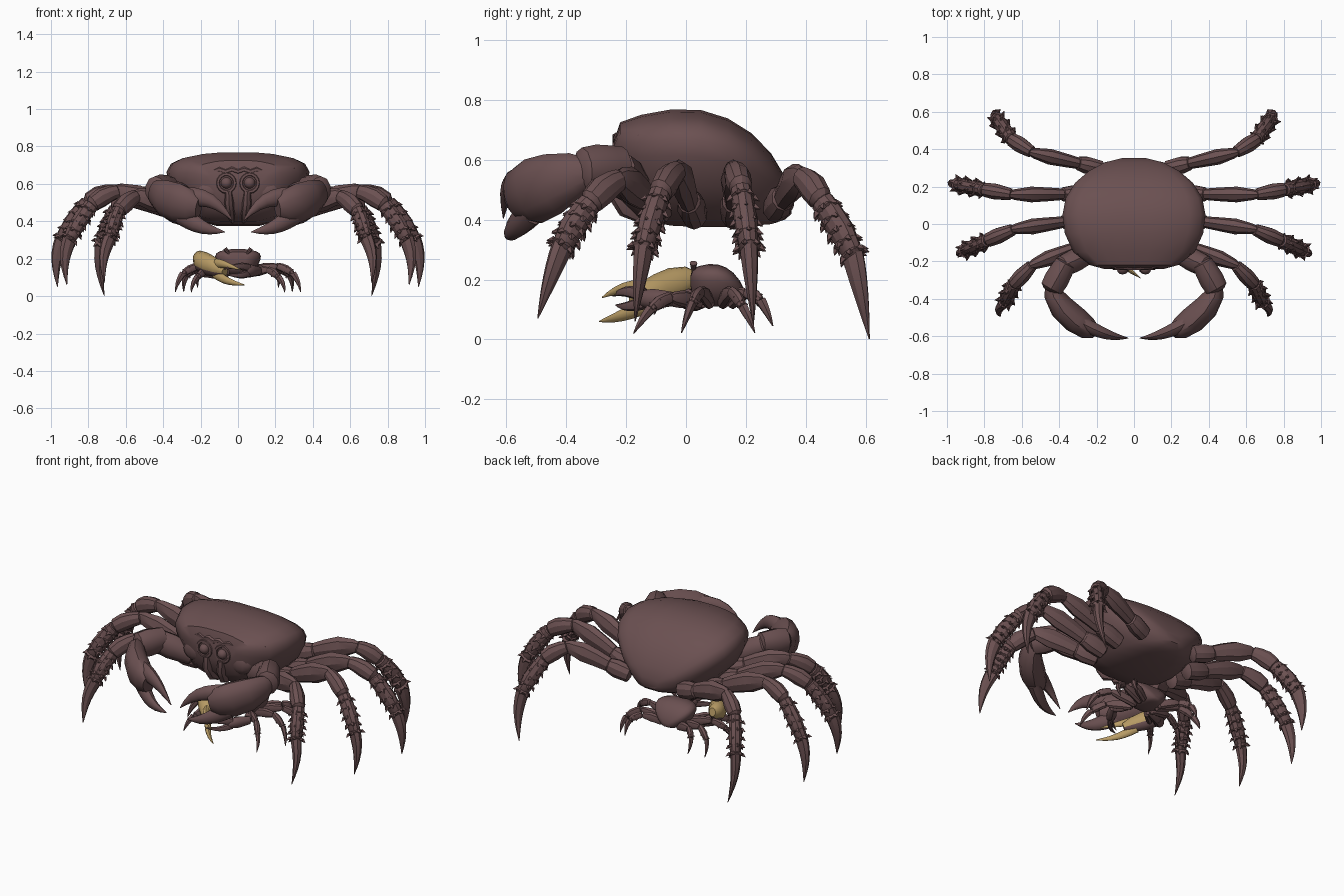
import bpy, bmesh, math
from mathutils import Vector

cube = bpy.data.objects.get("Cube")
if cube:
    bpy.data.objects.remove(cube)


def material(name, rgb):
    m = bpy.data.materials.new(name)
    m.use_nodes = True
    m.diffuse_color = (*rgb, 1)
    bsdf = next(n for n in m.node_tree.nodes if n.type == 'BSDF_PRINCIPLED')
    bsdf.inputs["Base Color"].default_value = (*rgb, 1)
    return m


SHELL = material("brown shell", (0.147, 0.081, 0.083))
TAN = material("tan claw", (0.48, 0.33, 0.13))


def finish(name, bm, mats=(SHELL,), angle=38):
    bmesh.ops.recalc_face_normals(bm, faces=bm.faces)
    bm.normal_update()
    # a second material goes on the downward faces
    if len(mats) > 1:
        for f in bm.faces:
            f.material_index = int(f.normal.z < -0.45)
    mesh = bpy.data.meshes.new(name)
    bm.to_mesh(mesh)
    bm.free()
    for m in mats:
        mesh.materials.append(m)
    ob = bpy.data.objects.new(name, mesh)
    bpy.context.collection.objects.link(ob)
    bpy.ops.object.select_all(action='DESELECT')
    bpy.context.view_layer.objects.active = ob
    ob.select_set(True)
    bpy.ops.object.shade_smooth_by_angle(angle=math.radians(angle))


def skin(bm, rings):
    """Join rings of points into a closed, capped loft."""
    rows = [[bm.verts.new(p) for p in ring] for ring in rings]
    n = len(rows[0])
    for a, b in zip(rows, rows[1:]):
        for i in range(n):
            j = (i + 1) % n
            bm.faces.new((a[i], a[j], b[j], b[i]))
    bm.faces.new(rows[0])
    bm.faces.new(rows[-1])


def tube(bm, pts, radii, flat=1.0, sides=10):
    """Loft along a path; flat is the thickness across compared with the height."""
    pts = [Vector(p) for p in pts]
    up, rings = Vector((0, 0, 1)), []
    for i, p in enumerate(pts):
        d = (pts[min(i + 1, len(pts) - 1)] - pts[max(i - 1, 0)]).normalized()
        up = (up - d * up.dot(d)).normalized()
        side = d.cross(up)
        turn = [2 * math.pi * k / sides for k in range(sides)]
        rings.append([p + radii[i] * (up * math.cos(t) + side * math.sin(t) * flat) for t in turn])
    skin(bm, rings)


def segment(bm, a, b, r0, rm, r1, bow=0.0, flat=0.85, sides=10):
    """One limb joint: rounded ends, fuller middle, optional upward bow."""
    a, b = Vector(a), Vector(b)
    stops = ((0, 0.5 * r0), (0.06, r0), (0.3, 0.5 * (r0 + rm)), (0.6, rm), (0.9, r1), (1, 0.6 * r1))
    pts = [a.lerp(b, t) + Vector((0, 0, bow * math.sin(math.pi * t))) for t, _ in stops]
    tube(bm, pts, [r for _, r in stops], flat, sides)


def talon(bm, a, b, r, bend, sides=8, flat=0.75):
    """Tapering, curved fingertip."""
    a, b, bend = Vector(a), Vector(b), Vector(bend)
    ts = [k / 6 for k in range(7)]
    tube(bm, [a.lerp(b, t) + bend * math.sin(math.pi * t) for t in ts],
         [r * (1 - t ** 1.6) + 0.002 for t in ts], flat, sides)


def spikes(bm, a, b, r, rows, count, length):
    """Rings of thorns around a joint, leaning towards its far end."""
    a, b = Vector(a), Vector(b)
    d = (b - a).normalized()
    u = d.orthogonal().normalized()
    v = d.cross(u)
    for i in range(rows):
        c = a.lerp(b, (i + 0.6) / rows)
        # raised collar under every ring of thorns
        tube(bm, [c - d * 0.012, c, c + d * 0.012], [r * 0.8, r * 1.1, r * 0.8], 0.9, 8)
        for k in range(count):
            t = 2 * math.pi * (k + 0.5 * (i % 2)) / count
            o = u * math.cos(t) + v * math.sin(t)
            base = c + o * r * 0.85
            tube(bm, [base, base + o * length + d * length * 0.8], [r * 0.3, 0.001], 1, 4)


# Body: (y, half width, bottom, top) stations with one shared half section
STATIONS = ((-.24, .16, .56, .665), (-.22, .235, .47, .725), (-.15, .325, .40, .75),
            (-.05, .37, .38, .768), (.05, .382, .375, .766), (.14, .365, .375, .738),
            (.22, .315, .38, .688), (.285, .24, .385, .62), (.33, .155, .40, .545),
            (.353, .06, .42, .48))
HALF = ((.25, 1), (.5, .98), (.78, .925), (.94, .85), (1, .74), (.98, .6), (.86, .36), (.6, .08), (.3, 0))


def body(name, scale, offset):
    rings = []
    for y, w, lo, hi in STATIONS:
        half = [(w * a, y, lo + (hi - lo) * b) for a, b in HALF]
        ring = half + [(-x, q, z) for x, q, z in reversed(half)]
        rings.append([[c * s + o for c, s, o in zip(p, scale, offset)] for p in ring])
    bm = bmesh.new()
    skin(bm, rings)
    finish(name, bm)


def ball(name, centre, r, stretch=(1, 1, 1)):
    bm = bmesh.new()
    bmesh.ops.create_uvsphere(bm, u_segments=12, v_segments=8, radius=r)
    bmesh.ops.scale(bm, vec=stretch, verts=bm.verts)
    bmesh.ops.translate(bm, vec=centre, verts=bm.verts)
    finish(name, bm)


body("carapace", (1, 1, 1), (0, 0, 0))

# Front rim of the carapace
bm = bmesh.new()
rim = [(x * .033, -.232 + .085 * (abs(x) / 9) ** 2.5, .665 + .012 * (x % 2)) for x in range(-9, 10)]
tube(bm, rim, [.015] * len(rim), 1, 6)
finish("carapace_rim", bm)

# Legs, rear to front: hip, knee, wrist, ankle, tip
LEGS = {
    "rear": ((.17, .295, .435), (.56, .385, .55), (.66, .455, .46), (.735, .565, .27), (.715, .612, .002)),
    "third": ((.24, .16, .41), (.67, .157, .57), (.81, .185, .50), (.95, .212, .29), (.965, .225, .05)),
    "second": ((.24, .03, .41), (.66, -.03, .57), (.79, -.09, .485), (.91, -.145, .29), (.915, -.17, .06)),
    "front": ((.20, -.08, .43), (.56, -.225, .54), (.645, -.325, .45), (.69, -.42, .30), (.715, -.495, .07)),
}

for s, label in ((1, "left"), (-1, "right")):
    def M(p):
        return Vector((p[0] * s, p[1], p[2]))

    for place, nodes in LEGS.items():
        hip, knee, wrist, ankle, tip = map(M, nodes)
        bm = bmesh.new()
        segment(bm, hip, hip.lerp(knee, .36), .05, .056, .045)
        segment(bm, hip.lerp(knee, .3), knee, .046, .062, .042, .008, .68, 8)
        segment(bm, knee.lerp(hip, .05), wrist, .038, .052, .046, .012)
        segment(bm, wrist.lerp(knee, .1), ankle, .042, .046, .038, .015)
        spikes(bm, wrist, ankle, .043, 5, 6, .02)
        talon(bm, ankle.lerp(wrist, .08), tip, .039, (.018 * s, 0, .01))
        finish(f"{label}_{place}_leg", bm, angle=30)

    # Claw: arm, elbow, palm and two curved fingers
    bm = bmesh.new()
    segment(bm, M((.2, -.14, .48)), M((.40, -.235, .57)), .055, .075, .07)
    segment(bm, M((.36, -.2, .575)), M((.45, -.36, .565)), .07, .082, .075)
    tube(bm, [M(p) for p in ((.445, -.32, .56), (.435, -.37, .55), (.385, -.445, .52),
                             (.315, -.51, .495), (.25, -.555, .48), (.21, -.575, .47))],
         [.045, .075, .103, .11, .092, .055], .66, 12)
    talon(bm, M((.28, -.53, .53)), M((.03, -.61, .405)), .052, (-.01 * s, -.02, .04), 10)
    talon(bm, M((.30, -.515, .43)), M((.07, -.60, .343)), .05, (0, -.02, -.02), 10)
    for k in range(3):
        p = M((.19 - .035 * k, -.595, .395 - .014 * k))
        tube(bm, [p, p + Vector((0, 0, .028))], [.014, .002], 1, 6)
    finish(f"{label}_claw", bm)

    # Face: eye in a raised socket, mouth plate and cheek
    ball(f"{label}_eye", (.062 * s, -.24, .605), .03)
    bm = bmesh.new()
    ring = [(.062 * s + .045 * math.cos(t), -.235, .605 + .047 * math.sin(t))
            for t in (math.pi * k / 8 for k in range(17))]
    tube(bm, ring, [.012] * 17, 1, 6)
    finish(f"{label}_eye_socket", bm)
    bm = bmesh.new()
    tube(bm, [(.05 * s, -.225, .56), (.048 * s, -.225, .5), (.04 * s, -.19, .44), (.03 * s, -.14, .40)],
         [.02, .026, .024, .01], 1.7, 8)
    finish(f"{label}_mouth_plate", bm)
    ball(f"{label}_cheek", (.155 * s, -.195, .56), .07, (1.1, .6, 1))

# Small crab underneath
body("small_carapace", (.32, .31, .36), (0, .09, -.025))
SMALL = {
    "rear": ((.05, .15, .12), (.16, .2, .155), (.21, .25, .13), (.215, .29, .045)),
    "third": ((.05, .12, .12), (.20, .15, .16), (.275, .19, .11), (.29, .23, .022)),
    "second": ((.05, .08, .12), (.21, .05, .16), (.295, .02, .12), (.335, -.015, .022)),
    "front": ((.05, .05, .12), (.16, -.05, .14), (.22, -.12, .10), (.25, -.175, .02)),
}
for s, label in ((1, "left"), (-1, "right")):
    for place, nodes in SMALL.items():
        hip, knee, ankle, tip = [Vector((x * s, y, z)) for x, y, z in nodes]
        bm = bmesh.new()
        segment(bm, hip, knee, .024, .028, .02, .005, .75, 8)
        segment(bm, knee, ankle, .02, .023, .017, .006, .8, 8)
        spikes(bm, knee.lerp(ankle, .3), ankle, .017, 2, 4, .008)
        talon(bm, ankle, tip, .017, (.006 * s, 0, .004), 6)
        finish(f"small_{label}_{place}_leg", bm)
    # Stalked eyes
    bm = bmesh.new()
    tube(bm, [(.035 * s, .03, .21), (.055 * s, .025, .235), (.07 * s, .025, .255)], [.008, .008, .013], 1, 8)
    finish(f"small_{label}_eye_stalk", bm)

# Small crab's minor claw, folded across the front
bm = bmesh.new()
segment(bm, (.05, .04, .13), (.11, -.06, .135), .02, .028, .024)
segment(bm, (.115, -.04, .135), (.04, -.16, .135), .024, .034, .028)
talon(bm, (.055, -.14, .15), (-.075, -.245, .145), .022, (.01, -.01, .012))
talon(bm, (.055, -.14, .122), (-.06, -.235, .115), .02, (.01, -.01, -.008))
finish("small_left_claw", bm)

# Small crab's arm, reaching under its oversized claw
bm = bmesh.new()
segment(bm, (-.05, .06, .13), (-.16, .02, .125), .024, .032, .03)
segment(bm, (-.14, .03, .125), (-.205, -.02, .145), .03, .036, .034)
finish("small_right_arm", bm)

# Oversized claw: palm with a brown underside, and two slender fingers
bm = bmesh.new()
tube(bm, [(-.205, .035, .205), (-.205, .01, .2), (-.19, -.04, .183), (-.15, -.09, .163),
          (-.105, -.14, .145), (-.07, -.175, .13)], [.025, .045, .058, .057, .046, .025], .85, 14)
finish("small_right_big_palm", bm, (TAN, SHELL))
bm = bmesh.new()
talon(bm, (-.125, -.115, .172), (.015, -.28, .14), .026, (-.02, -.01, .014), 10)
talon(bm, (-.12, -.12, .12), (.035, -.29, .06), .026, (-.01, -.01, -.01), 10)
finish("small_right_big_fingers", bm, (TAN,))
